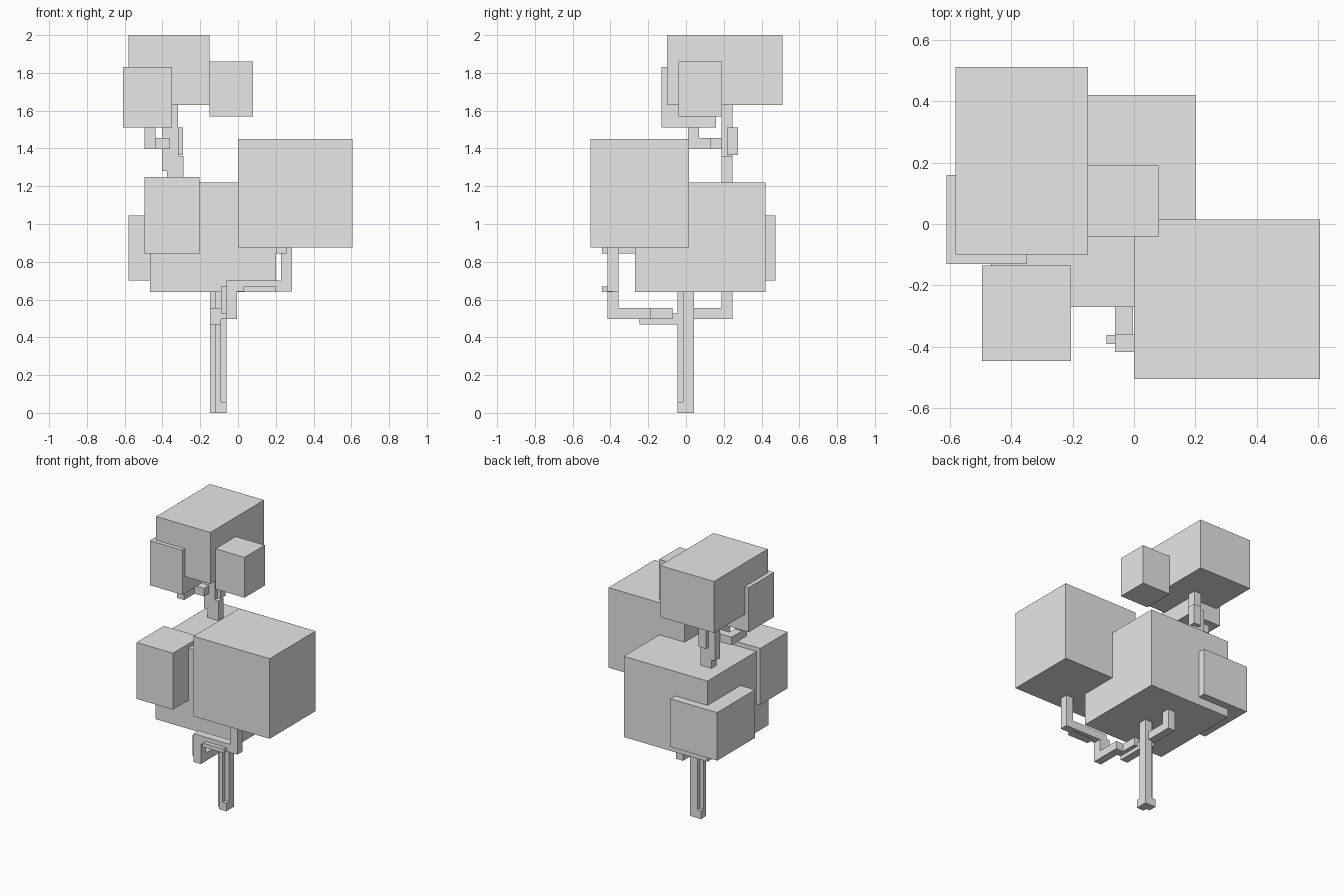
import bpy
from mathutils import Vector

if "Cube" in bpy.data.objects:
    bpy.data.objects.remove(bpy.data.objects["Cube"], do_unlink=True)

# One plain grey for the whole tree
grey = bpy.data.materials.new("light_grey")
grey.use_nodes = True
grey.diffuse_color = (.8, .8, .8, 1)
grey.node_tree.nodes["Principled BSDF"].inputs["Base Color"].default_value = grey.diffuse_color

THIN = .029
THICK = THIN * 2
WIDE = THIN * 3
DIRECTIONS = {
    "left": Vector((1, 0, 0)),
    "right": Vector((-1, 0, 0)),
    "back": Vector((0, 1, 0)),
    "forward": Vector((0, -1, 0)),
    "up": Vector((0, 0, 1)),
}


def block(name, low, size):
    """Box measured from its lowest right front corner."""
    bpy.ops.mesh.primitive_cube_add(size=1)
    part = bpy.context.object
    part.name = name
    corner, extent = Vector(low), Vector(size)
    for vertex in part.data.vertices:
        vertex.co = corner + (vertex.co + Vector((.5, .5, .5))) * extent
    part.data.materials.append(grey)


def limb(name, start, *legs):
    """Square branch whose centre line runs along each leg in turn."""
    point = Vector(start)
    padding = Vector((THICK, THICK, THICK))
    for direction, length in legs:
        end = point + DIRECTIONS[direction] * length
        low = Vector(map(min, point, end)) - padding / 2
        high = Vector(map(max, point, end)) + padding / 2
        block(name + "_" + direction, low, high - low)
        point = end


# Leaf blocks
block("crown_leaves", low=(-.58, -.1, 1.63), size=(.43, .61, .37))
block("crown_side_leaves", low=(-.61, -.13, 1.51), size=(.26, .29, .32))
block("crown_small_leaves", low=(-.15, -.04, 1.57), size=(.23, .23, .29))
block("large_leaves", low=(0, -.505, .875), size=(.605, .52, .575))
block("middle_leaves", low=(-.465, -.27, .64), size=(.665, .69, .58))
block("front_leaves", low=(-.495, -.445, .845), size=(.29, .31, .405))
block("back_leaves", low=(-.58, .045, .7), size=(.37, .43, .345))

# Notched trunk on a stepped foot
RIB_FRONT = -.015
TRUNK_RIGHT = -.149
CORE_RIGHT = TRUNK_RIGHT + THIN
CORE_LEFT = CORE_RIGHT + THIN
block("trunk_core", low=(CORE_RIGHT, RIB_FRONT, 0), size=(THICK, THICK, .7))
block("trunk_right_rib", low=(TRUNK_RIGHT, RIB_FRONT, 0), size=(THIN, THIN, .66))
block("trunk_front_rib", low=(CORE_RIGHT, RIB_FRONT - THIN, 0), size=(THIN, THIN, .66))
block("foot_front", low=(CORE_LEFT, RIB_FRONT - THIN, 0), size=(THIN, THIN, THICK))
block("foot_back", low=(TRUNK_RIGHT, RIB_FRONT + THIN, 0), size=(THIN, THIN, THICK))

# Back branch rising inside the middle leaves towards the upper stem
limb("back_branch", (CORE_RIGHT, 0, .525),
     ("back", .217), ("up", .35), ("right", .2))

# Front branch stepping out to the large leaves
limb("front_branch", (CORE_RIGHT, 0, .497),
     ("forward", .217), ("up", THIN), ("left", WIDE), ("forward", .17),
     ("up", .145), ("left", .29), ("up", .2))
limb("front_branch_top", (CORE_LEFT, -.1, .525), ("forward", .117))

# Knots where the front branch changes direction
block("riser_knot", low=(-.09, -.39, .525), size=(THIN, THIN, .145))
block("cross_branch_knot", low=(.03, -.445, .64), size=(.17, THICK, THIN))
block("large_leaf_knot", low=(.2, -.445, .845), size=(THICK, THICK, THICK))

# Upper stem into the crown
STEM_FRONT = .188
block("upper_stem_low", low=(-.375, STEM_FRONT, .85), size=(WIDE, THICK, .51))
block("upper_stem", low=(-.403, STEM_FRONT, 1.28), size=(WIDE, THICK, .23))
block("upper_stem_top", low=(-.375, STEM_FRONT, 1.5), size=(THICK, THICK, .2))
block("upper_stem_knot", low=(-.35, STEM_FRONT + THIN, 1.365), size=(THICK, THICK, .145))

# Side branch into the crown side leaves
limb("side_branch", (-.39, .16, 1.425), ("right", .075), ("forward", .12), ("up", .1))
